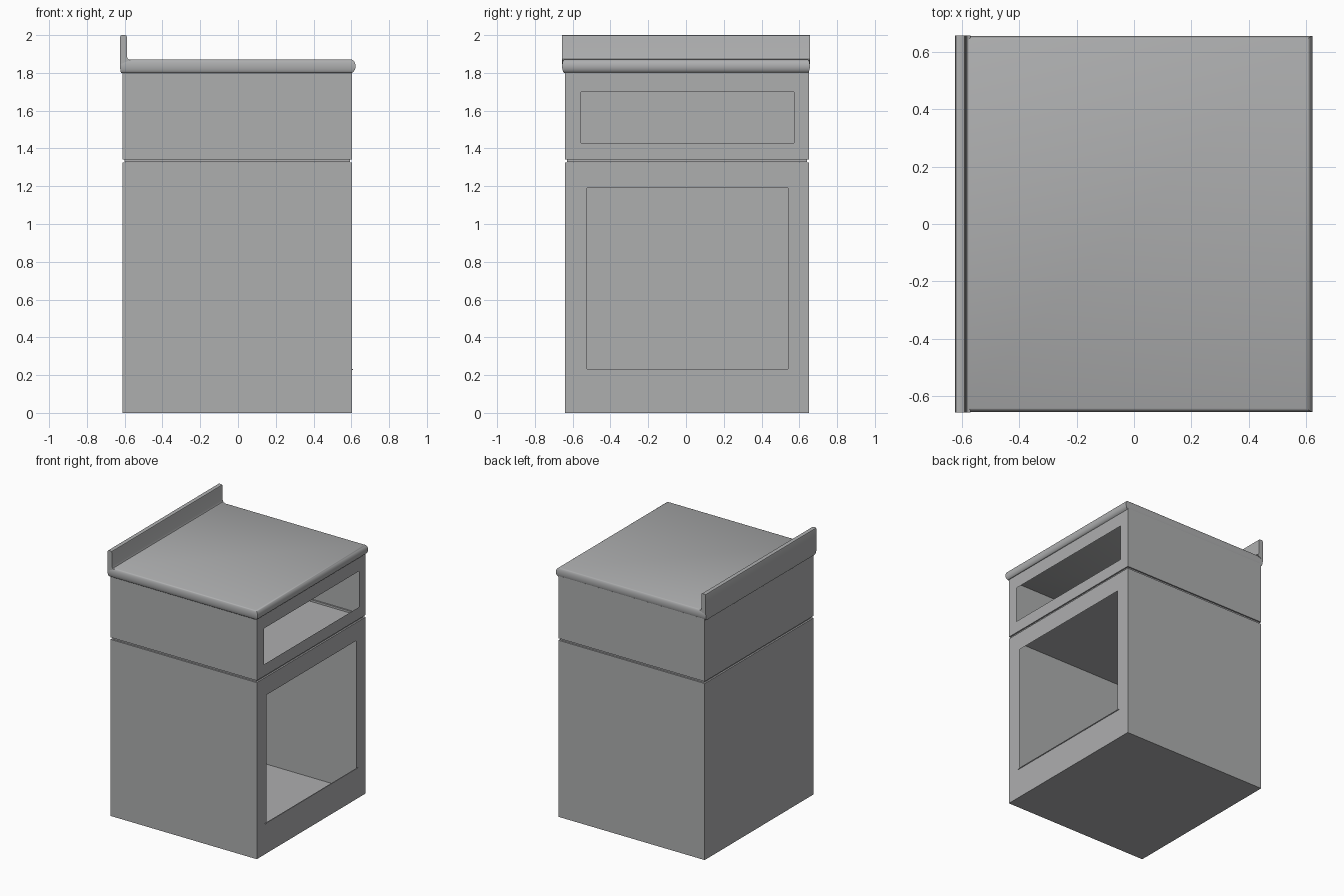
import bpy, bmesh, math
from mathutils import Vector

cube = bpy.data.objects.get("Cube")
if cube:
    bpy.data.objects.remove(cube)

grey = bpy.data.materials.new("neutral grey")
grey.use_nodes = True
colour = (0.42, 0.425, 0.43, 1)
grey.diffuse_color = colour
grey.node_tree.nodes["Principled BSDF"].inputs["Base Color"].default_value = colour

X0, X1, Y0, Y1 = -0.612, 0.604, -0.64, 0.652
GROOVE_LOW, GROOVE_HIGH = 1.326, 1.341


def finish(bm, name, smooth=False):
    mesh = bpy.data.meshes.new(name)
    bm.to_mesh(mesh)
    bm.free()
    mesh.materials.append(grey)
    obj = bpy.data.objects.new(name, mesh)
    bpy.context.collection.objects.link(obj)
    if smooth:
        bpy.ops.object.select_all(action='DESELECT')
        obj.select_set(True)
        bpy.context.view_layer.objects.active = obj
        bpy.ops.object.shade_smooth_by_angle(angle=math.radians(40))


def box(x0, x1, y0, y1, z0, z1):
    bm = bmesh.new()
    bmesh.ops.create_cube(bm, size=1)
    for v in bm.verts:
        v.co = Vector((x1 if v.co.x > 0 else x0,
                       y1 if v.co.y > 0 else y0,
                       z1 if v.co.z > 0 else z0))
    bm.normal_update()
    return bm


def facing(bm, direction):
    return max(bm.faces, key=lambda f: f.normal.dot(Vector(direction)))


def cut_opening(bm, y0, y1, z0, z1):
    """Open the +x side of a thin shell, leaving a flat frame."""
    face = facing(bm, (1, 0, 0))
    centre = face.calc_center_median()
    bmesh.ops.inset_individual(bm, faces=[face], thickness=0.05)
    for v in face.verts:
        v.co.y = y1 if v.co.y > centre.y else y0
        v.co.z = z1 if v.co.z > centre.z else z0
    bmesh.ops.delete(bm, geom=[face], context='FACES_ONLY')
    bm.normal_update()


# Lower cupboard shell
bm = box(X0, X1, Y0, Y1, 0, GROOVE_LOW)
cut_opening(bm, -0.523, 0.54, 0.23, 1.19)
finish(bm, "lower_cupboard")

# Upper drawer shell, with a recessed neck forming the groove
bm = box(X0, X1, Y0, Y1, GROOVE_HIGH, 1.81)
cut_opening(bm, -0.555, 0.572, 1.43, 1.70)
floor = facing(bm, (0, 0, -1))
bmesh.ops.inset_individual(bm, faces=[floor], thickness=0.015)
bmesh.ops.inset_individual(bm, faces=[floor], thickness=0.0005,
                           depth=GROOVE_HIGH - GROOVE_LOW - 0.001)
finish(bm, "upper_drawer")

# Thin sill at the foot of the cupboard opening
finish(box(X1 - 0.002, X1 + 0.005, -0.54, 0.555, 0.226, 0.232), "cupboard_sill")

# Worktop slab with rounded edges, lofted from stacked rectangles
bm = bmesh.new()
rings = []
STEPS = 10
for i in range(STEPS + 1):
    a = math.pi * (i / STEPS - 0.5)
    z, c = 1.8355 + 0.0355 * math.sin(a), math.cos(a)
    x0, x1 = -0.618 - 0.006 * c, 0.598 + 0.024 * c
    y0, y1 = -0.643 - 0.013 * c, 0.643 + 0.013 * c
    rings.append([bm.verts.new(p) for p in
                  ((x0, y0, z), (x1, y0, z), (x1, y1, z), (x0, y1, z))])
for low, high in zip(rings, rings[1:]):
    for i in range(4):
        j = (i + 1) % 4
        bm.faces.new((low[i], low[j], high[j], high[i]))
bm.faces.new(reversed(rings[0]))
bm.faces.new(rings[-1])
finish(bm, "worktop", smooth=True)

# Upstand along the wall edge, rounded on top and coved at its foot
profile = [(-0.624, 1.845), (-0.57, 1.868), (-0.582, 1.873), (-0.588, 1.885),
           (-0.588, 1.99), (-0.591, 1.997), (-0.598, 2.0), (-0.614, 2.0),
           (-0.621, 1.997), (-0.624, 1.99)]
bm = bmesh.new()
ends = [[bm.verts.new((x, y, z)) for x, z in profile] for y in (-0.657, 0.657)]
bm.faces.new(ends[0])
bm.faces.new(reversed(ends[1]))
for i in range(len(profile)):
    j = (i + 1) % len(profile)
    bm.faces.new((ends[0][j], ends[0][i], ends[1][i], ends[1][j]))
bmesh.ops.recalc_face_normals(bm, faces=bm.faces)
finish(bm, "upstand", smooth=True)
